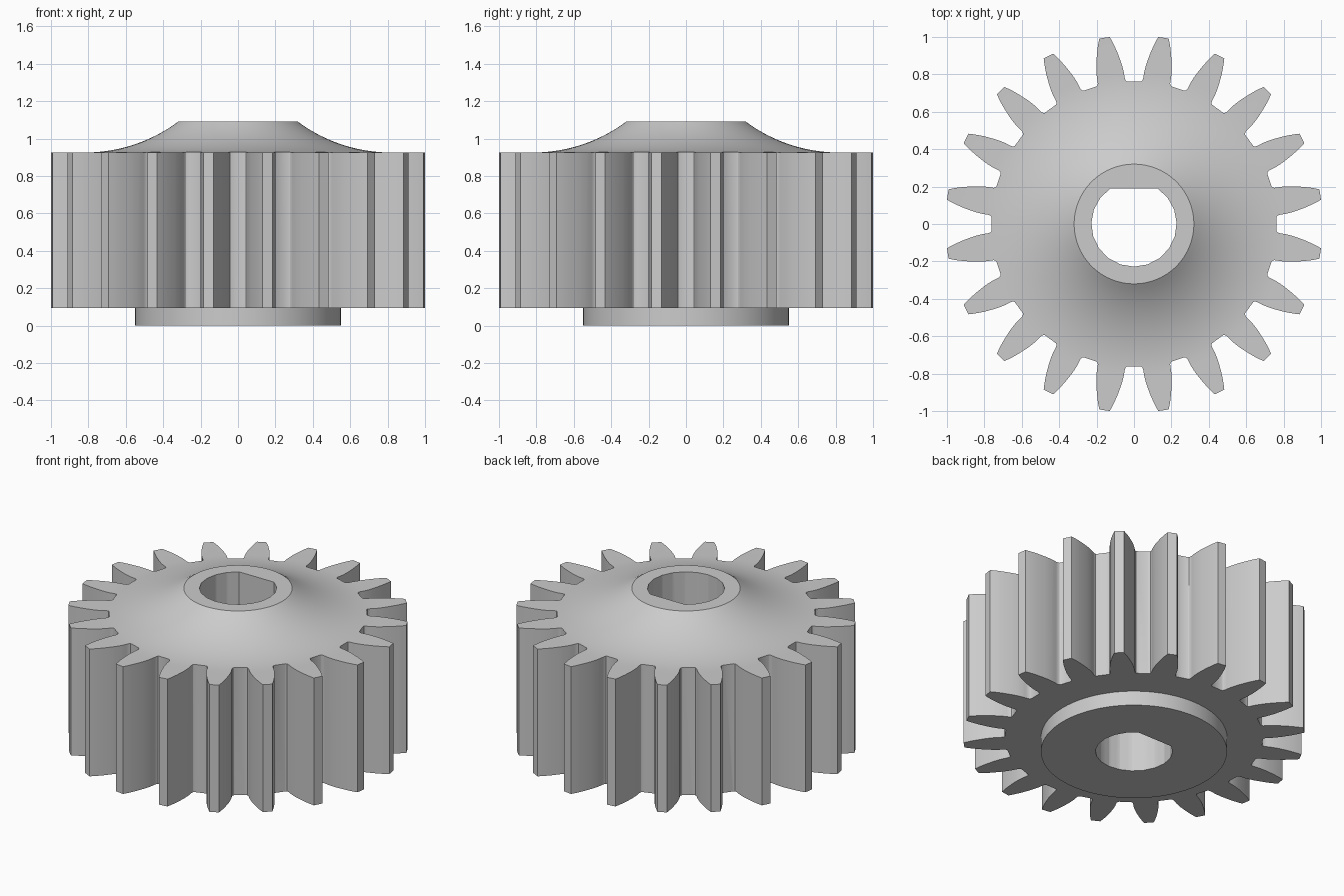
import bpy
import bmesh
from math import sin, cos, pi, radians, sqrt, asin

if "Cube" in bpy.data.objects:
    bpy.data.objects.remove(bpy.data.objects["Cube"], do_unlink=True)

TEETH = 20
TIP_RADIUS = 1.0085
BOTTOM, COLLAR_TOP, RIM_TOP, HUB_TOP = 0.0, 0.095, 0.925, 1.09
HUB_RADIUS, FLARE_RADIUS, COLLAR_RADIUS = 0.32, 0.82, 0.55
BORE_RADIUS, BORE_FLAT = 0.228, 0.19

grey = bpy.data.materials.new("plain grey")
grey.use_nodes = True
colour = (0.6, 0.6, 0.6, 1)
grey.diffuse_color = colour
grey.node_tree.nodes["Principled BSDF"].inputs["Base Color"].default_value = colour


def add_object(name, bm):
    bmesh.ops.recalc_face_normals(bm, faces=bm.faces)
    mesh = bpy.data.meshes.new(name)
    bm.to_mesh(mesh)
    bm.free()
    mesh.materials.append(grey)
    obj = bpy.data.objects.new(name, mesh)
    bpy.context.collection.objects.link(obj)
    return obj


def prism(name, outline, low, high):
    bm = bmesh.new()
    face = bm.faces.new([bm.verts.new((x, y, low)) for x, y in outline])
    top = bmesh.ops.extrude_face_region(bm, geom=[face])["geom"]
    verts = [v for v in top if isinstance(v, bmesh.types.BMVert)]
    bmesh.ops.translate(bm, verts=verts, vec=(0, 0, high - low))
    return add_object(name, bm)


def lathe(name, profile, steps):
    bm = bmesh.new()
    verts = [bm.verts.new((r, 0, z)) for r, z in profile]
    edges = [bm.edges.new(pair) for pair in zip(verts, verts[1:])]
    bmesh.ops.spin(bm, geom=verts + edges, cent=(0, 0, 0), axis=(0, 0, 1),
                   angle=2 * pi, steps=steps)
    bmesh.ops.remove_doubles(bm, verts=bm.verts, dist=0.0001)
    return add_object(name, bm)


def cut(target, tool, operation):
    mod = target.modifiers.new(operation.lower(), "BOOLEAN")
    mod.operation = operation
    mod.solver = "EXACT"
    mod.object = tool
    bpy.context.view_layer.objects.active = target
    bpy.ops.object.modifier_apply(modifier=mod.name)
    bpy.data.objects.remove(tool, do_unlink=True)


# Turned body: collar, rim and hub with a concave flare
run, rise = FLARE_RADIUS - HUB_RADIUS, HUB_TOP - RIM_TOP
sweep_radius = (run * run + rise * rise) / (2 * rise)
sweep = asin(run / sweep_radius)
flare = []
for i in range(17):
    a = sweep * i / 16
    flare.append((FLARE_RADIUS - sweep_radius * sin(a),
                  RIM_TOP + sweep_radius * (1 - cos(a))))
profile = [(0, BOTTOM), (COLLAR_RADIUS, BOTTOM), (COLLAR_RADIUS, COLLAR_TOP),
           (1.1, COLLAR_TOP), (1.1, RIM_TOP)] + flare + [(0, HUB_TOP)]
gear = lathe("gear", profile, 96)

# Toothed outline: radius and half angle in degrees, from root to tip
flank = [(0.762, 6.3), (0.766, 5.8), (0.775, 5.45), (0.79, 5.3), (0.81, 5.2),
         (0.84, 4.85), (0.87, 4.4), (0.9, 3.85), (0.93, 3.3), (0.96, 2.7),
         (0.985, 2.15), (TIP_RADIUS, 1.6)]
outline = []
for i in range(TEETH):
    middle = (i + 0.5) * 360 / TEETH
    side = [(r, middle - a) for r, a in flank]
    side += [(r, middle + a) for r, a in reversed(flank)]
    outline += [(r * cos(radians(a)), r * sin(radians(a))) for r, a in side]
cut(gear, prism("tooth_cutter", outline, -0.2, 1.3), "INTERSECT")

# D-shaped shaft hole with its flat towards the back
start = asin(BORE_FLAT / BORE_RADIUS)
arc = pi + 2 * start
bore = []
for i in range(17):
    a = start - arc * i / 16
    bore.append((BORE_RADIUS * cos(a), BORE_RADIUS * sin(a)))
cut(gear, prism("bore_cutter", bore, -0.2, 1.3), "DIFFERENCE")

# Smooth shading with crisp edges
bpy.ops.object.select_all(action="DESELECT")
gear.select_set(True)
bpy.context.view_layer.objects.active = gear
bpy.ops.object.shade_smooth_by_angle(angle=radians(30))
